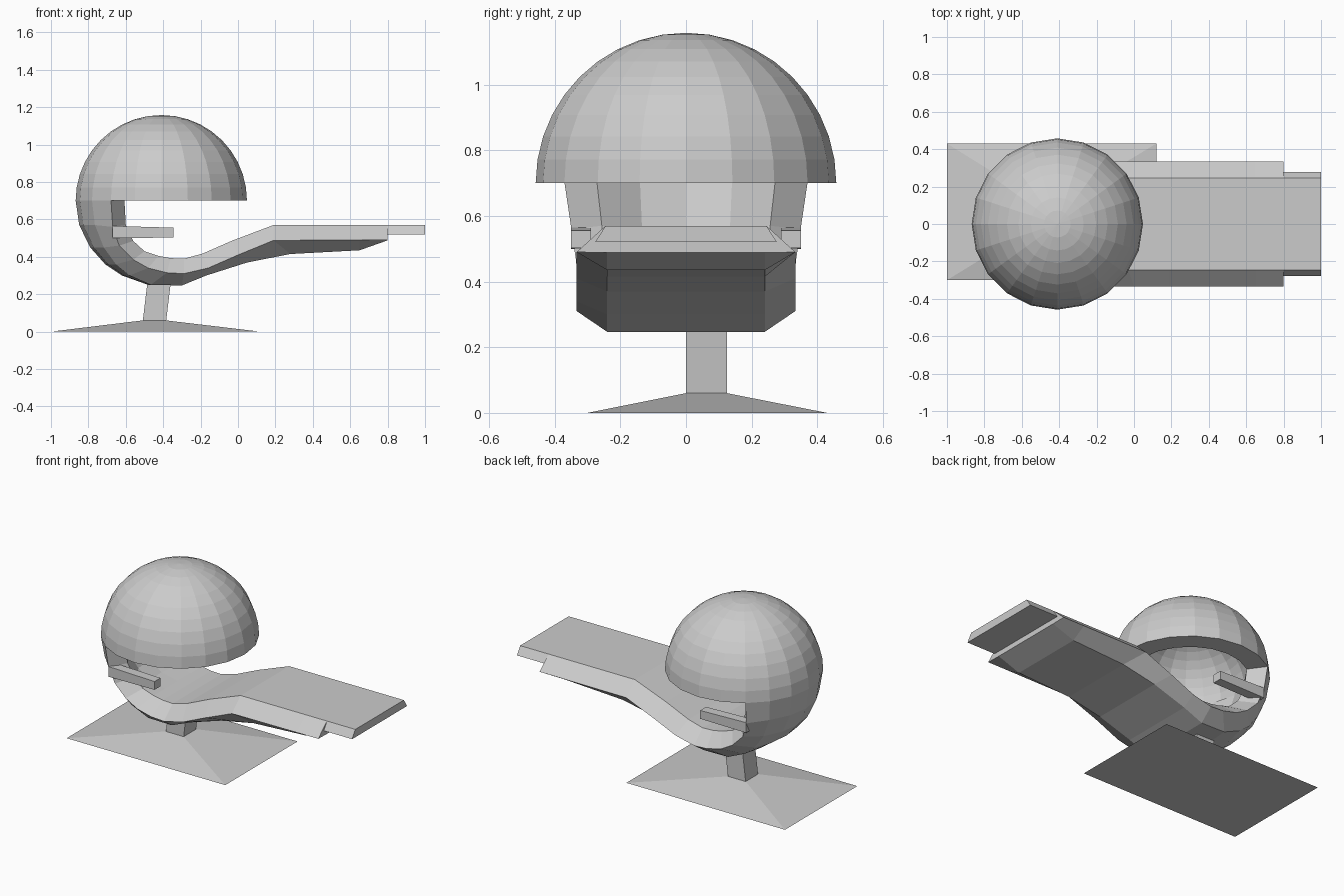
import bpy, bmesh
from math import sin, cos, pi, sqrt

if "Cube" in bpy.data.objects:
    bpy.data.objects.remove(bpy.data.objects["Cube"])

CX, CZ = -0.41, 0.70          # dome centre
R_OUT, R_IN = 0.458, 0.335    # dome outer and inner radius


def finish(name, bm):
    bmesh.ops.remove_doubles(bm, verts=bm.verts, dist=0.0005)
    bmesh.ops.recalc_face_normals(bm, faces=bm.faces)
    mesh = bpy.data.meshes.new(name)
    bm.to_mesh(mesh)
    bm.free()
    ob = bpy.data.objects.new(name, mesh)
    bpy.context.collection.objects.link(ob)
    return ob


def loft(name, rings):
    """Skin a series of closed rings and cap both ends."""
    bm = bmesh.new()
    rows = [[bm.verts.new(p) for p in ring] for ring in rings]
    n = len(rows[0])
    for a, b in zip(rows, rows[1:]):
        for i in range(n):
            j = (i + 1) % n
            bm.faces.new((a[i], a[j], b[j], b[i]))
    bm.faces.new(rows[0])
    bm.faces.new(rows[-1])
    return finish(name, bm)


def rect(x0, x1, y0, y1, z):
    return [(x0, y0, z), (x1, y0, z), (x1, y1, z), (x0, y1, z)]


# Hollow half-dome hood: spun 20-sided profile
bm = bmesh.new()
arc = [k * pi / 20 for k in range(11)]
profile = [(R_OUT * cos(a), R_OUT * sin(a)) for a in reversed(arc)]
profile += [(R_IN * cos(a), R_IN * sin(a)) for a in arc]
pv = [bm.verts.new((CX + r, 0, CZ + h)) for r, h in profile]
edges = [bm.edges.new(p) for p in zip(pv, pv[1:])]
bmesh.ops.spin(bm, geom=pv + edges, cent=(CX, 0, 0), axis=(0, 0, 1),
               angle=2 * pi, steps=20, use_duplicate=False)
finish("dome_hood", bm)

# Back shell flowing into the lounger, as side-view stations:
# underside (x, z), widest side edge (x, z), inner seat edge (x, z)
stations = [
    (-.868, .70, -.679, .70, -.607, .70),
    (-.849, .57, -.67, .56, -.60, .57),
    (-.79, .45, -.635, .46, -.56, .485),
    (-.71, .36, -.56, .385, -.50, .43),
    (-.62, .30, -.48, .34, -.425, .405),
    (-.48, .25, -.38, .315, -.36, .393),
    (-.30, .247, -.29, .31, -.29, .39),
    (-.17, .30, -.16, .34, -.19, .417),
    (.05, .37, .0, .41, -.03, .487),
    (.28, .415, .19, .488, .19, .57),
    (.65, .435, .65, .49, .65, .57),
    (.80, .488, .80, .49, .80, .57),
]


def section(ox, oz, ex, ez, ix, iz):
    """Closed cross-section: rounded at the back, flat along the seat."""
    back = ox < CX
    t = max(0, (ez - .45) / .25) if back else 0
    kx = CX + (ox - CX) * cos(pi / 5) if back else ox
    bow = .138 * sqrt(max(0, iz - .405) / .295) if back else 0
    half = [(ox + (kx - ox) * .26, .125 + .015 * t, oz),
            (kx, .24 + .029 * t, oz),
            (ex, .333 + .037 * t, ez),
            (ix, .245 + .026 * t, iz),
            (ix - bow * .72, .13 + .01 * t, iz)]
    return ([(ox, 0, oz)] + half + [(ix - bow, 0, iz)]
            + [(x, -y, z) for x, y, z in reversed(half)])


loft("lounger_shell", [section(*s) for s in stations])

# Leg rest slab at the end of the lounger
loft("leg_rest", [[(x, -.277, .52), (x, .277, .52), (x, .245, .57), (x, -.245, .57)]
                  for x in (.795, 1.0)])

# Armrests, mirrored left and right
for side, s in (("left", 1), ("right", -1)):
    loft(side + "_armrest", [
        [(x, s * .29, z0), (x, s * .35, z0), (x, s * .35, z1), (x, s * .29, z1)]
        for x, z0, z1 in ((-.67, .50, .565), (-.345, .503, .556))])

# Leaning pedestal
loft("pedestal", [rect(-.51, -.385, 0, .125, .05),
                  rect(-.48, -.355, 0, .125, .30)])

# Flared base plate
loft("base_plate", [rect(-1.0, .12, -.30, .43, 0),
                    rect(-.51, -.385, 0, .125, .06)])
